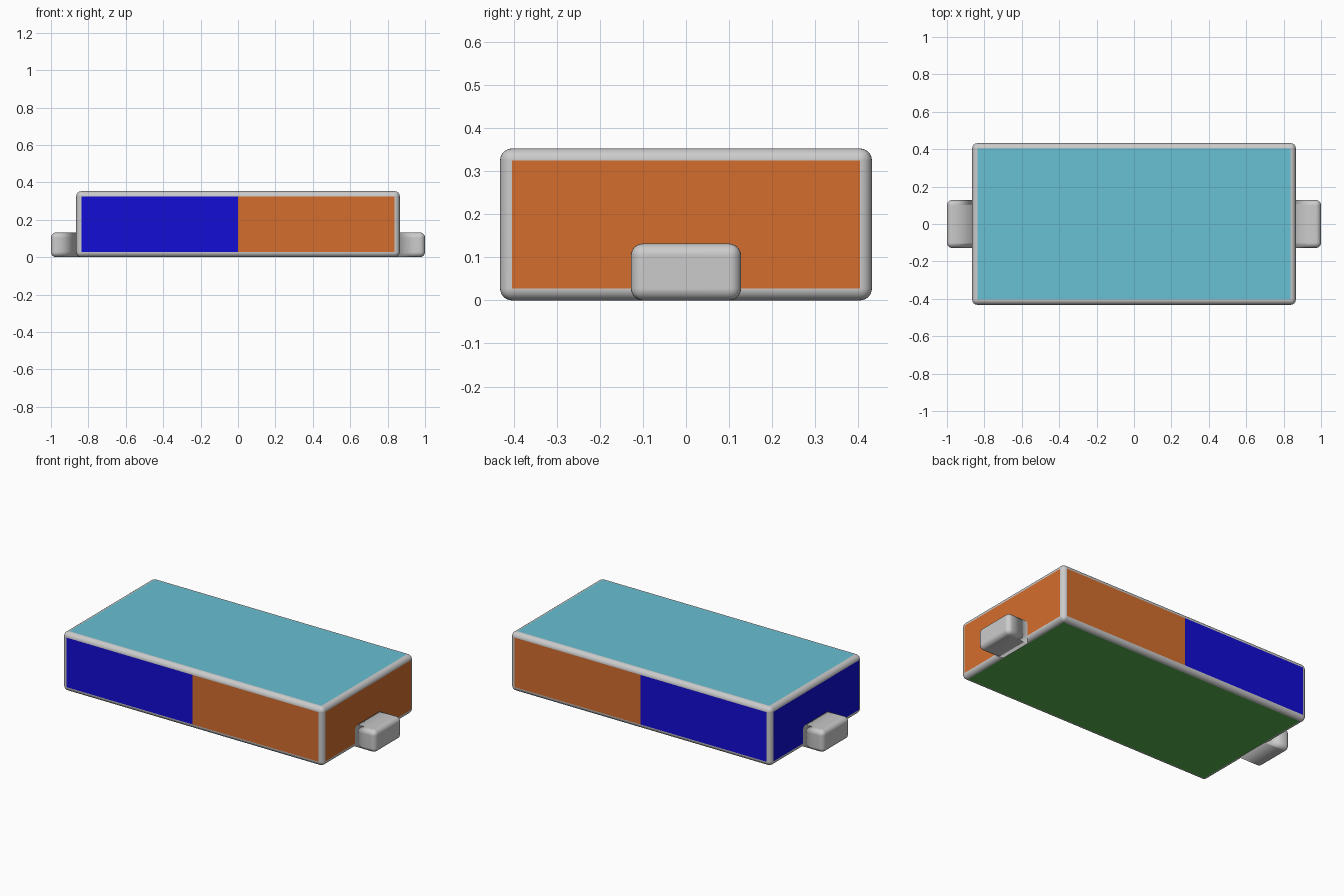
import bpy, bmesh
from mathutils import Vector

if "Cube" in bpy.data.objects:
    bpy.data.objects.remove(bpy.data.objects["Cube"])

RADIUS = 0.028


def material(name, rgb):
    m = bpy.data.materials.new(name)
    m.diffuse_color = (*rgb, 1)
    m.use_nodes = True
    m.node_tree.nodes["Principled BSDF"].inputs["Base Color"].default_value = m.diffuse_color
    return m


GREY = material("light_grey", (0.8, 0.82, 0.8))
BLUE = material("blue", (0.006, 0.004, 0.66))
ORANGE = material("orange", (0.66, 0.155, 0.027))
CYAN = material("cyan", (0.14, 0.53, 0.66))
GREEN = material("green", (0.10, 0.46, 0.08))


def box(lo, hi):
    bm = bmesh.new()
    bmesh.ops.create_cube(bm, size=1)
    lo, hi = Vector(lo), Vector(hi)
    for v in bm.verts:
        v.co = Vector(lo[i] + (v.co[i] + 0.5) * (hi[i] - lo[i]) for i in range(3))
    return bm


def round_edges(bm, edges):
    bmesh.ops.bevel(bm, geom=edges, offset=RADIUS, segments=6, profile=0.5,
                    affect='EDGES', clamp_overlap=True)
    bm.normal_update()


def finish(bm, name, mats):
    for f in bm.faces:
        f.smooth = True
    me = bpy.data.meshes.new(name)
    bm.to_mesh(me)
    bm.free()
    for m in mats:
        me.materials.append(m)
    ob = bpy.data.objects.new(name, me)
    bpy.context.collection.objects.link(ob)
    # keep the large faces flat against their rounded edges
    ob.modifiers.new("flat_faces", 'WEIGHTED_NORMAL').weight = 100
    return ob


# Rounded body, divided in the middle for the two-colour sides
body = box((-0.865, -0.432, 0), (0.865, 0.432, 0.353))
round_edges(body, body.edges[:])
bmesh.ops.bisect_plane(body, geom=body.verts[:] + body.edges[:] + body.faces[:],
                       plane_co=(0, 0, 0), plane_no=(1, 0, 0))
body.normal_update()

# Colour panels on the flat faces: left half blue, right half orange
for f in body.faces:
    n = f.normal
    if f.calc_area() < 0.1 or max(abs(c) for c in n) < 0.999:
        continue
    if n.z > 0.9:
        f.material_index = 3
    elif n.z < -0.9:
        f.material_index = 4
    else:
        f.material_index = 1 if f.calc_center_median().x < 0 else 2
finish(body, "body", [GREY, BLUE, ORANGE, CYAN, GREEN])

# Rounded tab at each end, open edge of the block sunk into the body
for side, name in ((-1, "left_tab"), (1, "right_tab")):
    inner, outer = 0.84 * side, 1.0 * side
    x0, x1 = sorted((inner, outer))
    tab = box((x0, -0.128, 0), (x1, 0.128, 0.132))
    round_edges(tab, [e for e in tab.edges
                      if any(abs(v.co.x - inner) > 1e-4 for v in e.verts)])
    finish(tab, name, [GREY])
